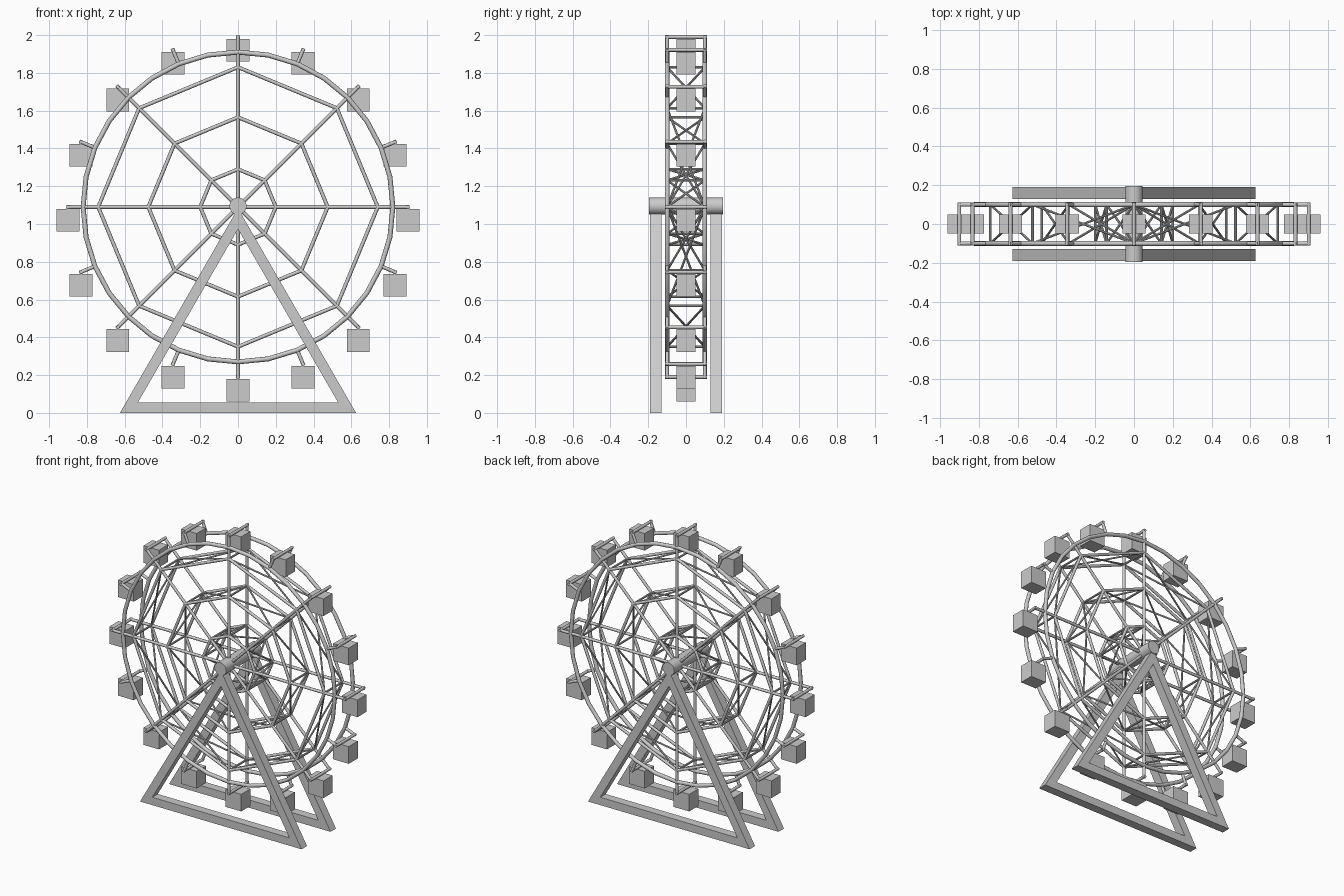
import bpy, bmesh, math
from mathutils import Vector, Matrix

if "Cube" in bpy.data.objects:
    bpy.data.objects.remove(bpy.data.objects["Cube"])

HUB_Z = 1.09      # wheel axle height
SIDE = 0.10       # offset of each wheel face from the middle
TIP = 0.90        # radius of the cabin hangers
RIM = 0.82
RINGS = (0.74, 0.475, 0.2)

steel = bpy.data.materials.new("light grey steel")
steel.use_nodes = True
colour = (0.6, 0.6, 0.6, 1)
steel.diffuse_color = colour
steel.node_tree.nodes["Principled BSDF"].inputs["Base Color"].default_value = colour


def finish(name, bm, smooth=True):
    bmesh.ops.recalc_face_normals(bm, faces=bm.faces)
    mesh = bpy.data.meshes.new(name)
    bm.to_mesh(mesh)
    bm.free()
    mesh.materials.append(steel)
    obj = bpy.data.objects.new(name, mesh)
    bpy.context.collection.objects.link(obj)
    if smooth:
        bpy.ops.object.select_all(action="DESELECT")
        obj.select_set(True)
        bpy.context.view_layer.objects.active = obj
        bpy.ops.object.shade_smooth_by_angle(angle=math.radians(40))
    return obj


def polar(radius, step, y):
    """Point on the wheel; steps are sixteenths of a turn."""
    a = step * math.tau / 16
    return Vector((radius * math.sin(a), y, HUB_Z + radius * math.cos(a)))


def rod(bm, a, b, radius, sides=10):
    d = b - a
    turn = d.to_track_quat("Z", "Y").to_matrix().to_4x4()
    bmesh.ops.create_cone(bm, cap_ends=True, segments=sides, radius1=radius, radius2=radius,
                          depth=d.length, matrix=Matrix.Translation((a + b) / 2) @ turn)


# Round rims, one per wheel face
for label, y in (("front", -SIDE), ("back", SIDE)):
    bm = bmesh.new()
    loops = []
    for i in range(32):
        a = i * math.tau / 32
        loop = []
        for j in range(10):
            t = j * math.tau / 10
            r = RIM + 0.013 * math.cos(t)
            loop.append(bm.verts.new((r * math.sin(a), y + 0.013 * math.sin(t),
                                      HUB_Z + r * math.cos(a))))
        loops.append(loop)
    for i in range(32):
        p, q = loops[i], loops[(i + 1) % 32]
        for j in range(10):
            k = (j + 1) % 10
            bm.faces.new((p[j], p[k], q[k], q[j]))
    finish(label + "_rim", bm)

# Spokes and octagonal rings on each face
for label, y in (("front", -SIDE), ("back", SIDE)):
    bm = bmesh.new()
    for s in range(0, 16, 2):
        rod(bm, polar(0, s, y), polar(TIP + 0.008, s, y), 0.01)
    finish(label + "_spokes", bm)
    bm = bmesh.new()
    for r in RINGS:
        for s in range(0, 16, 2):
            rod(bm, polar(r, s, y), polar(r, s + 2, y), 0.01)
    finish(label + "_octagon_rings", bm)

# Hanger brackets: short stubs between spokes, and a cross bar at every tip
bm = bmesh.new()
for s in range(16):
    rod(bm, polar(TIP, s, -SIDE - 0.01), polar(TIP, s, SIDE + 0.01), 0.01)
    if s % 2:
        for y in (-SIDE, SIDE):
            rod(bm, polar(RIM, s, y), polar(TIP + 0.008, s, y), 0.01)
finish("cabin_hangers", bm)

# Cross bars and crossed braces joining the two faces
bm = bmesh.new()
for r in RINGS:
    for s in range(0, 16, 2):
        rod(bm, polar(r, s, -SIDE), polar(r, s, SIDE), 0.007, 8)
        for y in (-SIDE, SIDE):
            rod(bm, polar(r, s, y), polar(r, s + 2, -y), 0.006, 8)
finish("cross_braces", bm)

# Axle
bm = bmesh.new()
rod(bm, Vector((0, -0.195, HUB_Z + 0.005)), Vector((0, 0.195, HUB_Z + 0.005)), 0.045, 24)
finish("axle", bm)

# Cabins hang level below their bars
for s in range(16):
    bm = bmesh.new()
    place = Matrix.Translation(polar(TIP, s, 0) - Vector((0, 0, 0.07)))
    bmesh.ops.create_cube(bm, size=1, matrix=place @ Matrix.Diagonal((0.12, 0.1, 0.12, 1)))
    finish("cabin_%d" % (s + 1), bm, False)

# Triangular support frames
outer = ((-0.625, 0), (0.625, 0), (0, 1.083))
inner = ((-0.53, 0.055), (0.53, 0.055), (0, 0.973))
for label, y0, y1 in (("front", -0.19, -0.13), ("back", 0.13, 0.19)):
    bm = bmesh.new()
    rows = [[bm.verts.new((x, y, z)) for x, z in tri]
            for tri, y in ((outer, y0), (inner, y0), (inner, y1), (outer, y1))]
    for a in range(4):
        p, q = rows[a], rows[(a + 1) % 4]
        for i in range(3):
            j = (i + 1) % 3
            bm.faces.new((p[i], p[j], q[j], q[i]))
    finish(label + "_support_frame", bm, False)
